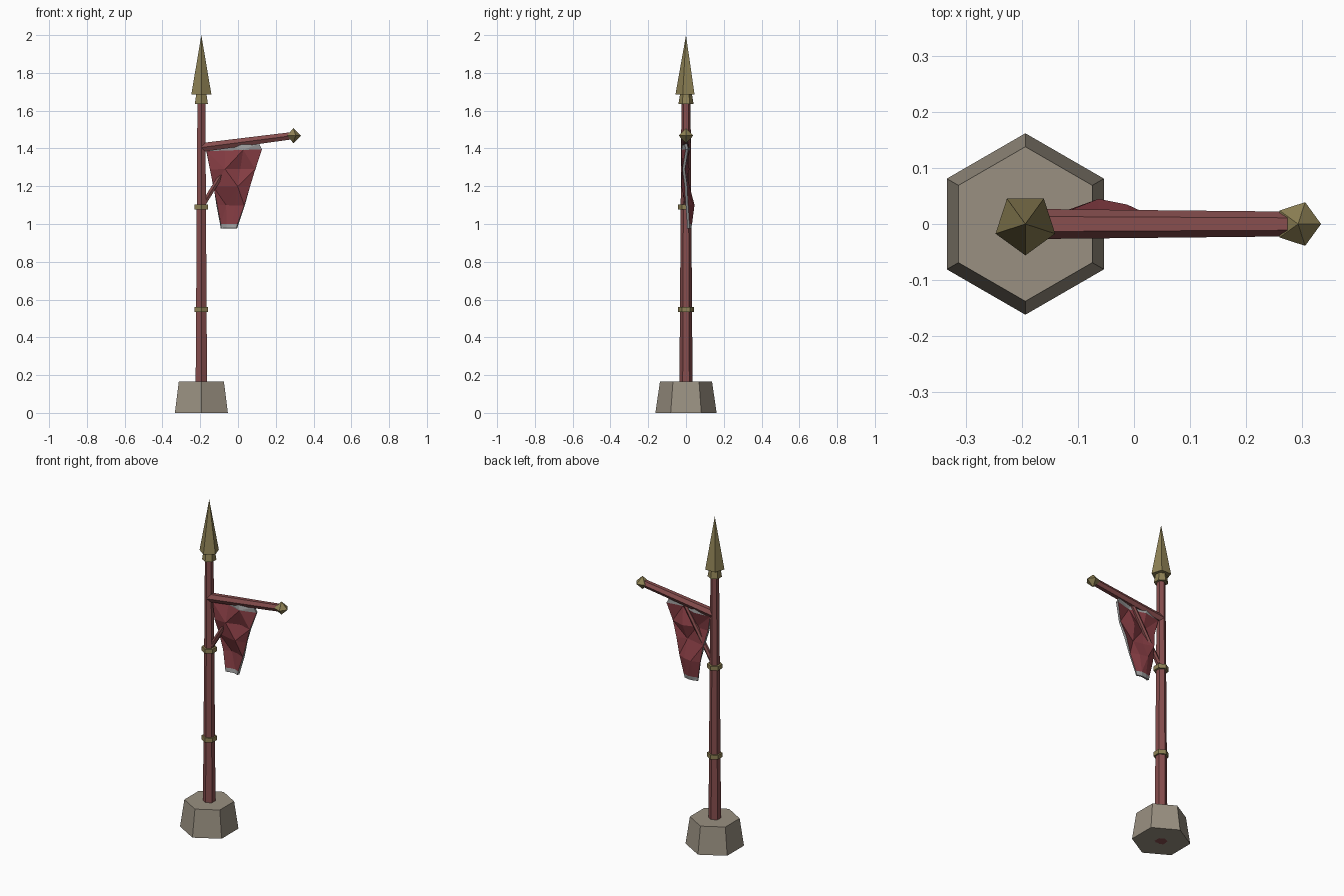
import bpy, bmesh, math
from mathutils import Vector

if "Cube" in bpy.data.objects:
    bpy.data.objects.remove(bpy.data.objects["Cube"])


def material(name, rgb):
    m = bpy.data.materials.new(name)
    m.diffuse_color = (*rgb, 1)
    m.use_nodes = True
    m.node_tree.nodes["Principled BSDF"].inputs["Base Color"].default_value = m.diffuse_color
    return m


WOOD = material("red_wood", (0.24, 0.075, 0.075))
CLOTH = material("red_cloth", (0.23, 0.045, 0.055))
GOLD = material("dull_gold", (0.27, 0.22, 0.09))
STONE = material("stone", (0.32, 0.28, 0.22))
TRIM = material("grey_trim", (0.33, 0.33, 0.33))


def finish(bm, name, mats):
    bmesh.ops.recalc_face_normals(bm, faces=bm.faces)
    me = bpy.data.meshes.new(name)
    bm.to_mesh(me)
    bm.free()
    for m in mats:
        me.materials.append(m)
    ob = bpy.data.objects.new(name, me)
    bpy.context.collection.objects.link(ob)
    return ob


def lathe(name, origin, profile, n, mat, axis=(0, 0, 1), phase=-90):
    """Faceted solid from (height, radius) pairs along an axis."""
    q = Vector((0, 0, 1)).rotation_difference(Vector(axis))
    bm = bmesh.new()
    rings = []
    for h, r in profile:
        angles = [math.radians(phase) + math.tau * k / n for k in range(n)]
        rings.append([bm.verts.new(Vector(origin) + q @ Vector(
            (r * math.cos(a), r * math.sin(a), h))) for a in angles])
    for a, b in zip(rings, rings[1:]):
        for k in range(n):
            j = (k + 1) % n
            bm.faces.new((a[k], a[j], b[j], b[k]))
    bm.faces.new(rings[0])
    bm.faces.new(rings[-1])
    bmesh.ops.remove_doubles(bm, verts=bm.verts, dist=1e-4)
    return finish(bm, name, [mat])


def rod(name, p0, p1, r0, r1, n, mat):
    d = Vector(p1) - Vector(p0)
    return lathe(name, p0, [(0, r0), (d.length, r1)], n, mat, d)


PX = -0.194

# Stone base, pole and rings
lathe("stone_base", (PX, 0, 0), [(0, 0.162), (0.165, 0.138)], 6, STONE)
lathe("pole", (PX, 0, 0), [(0, 0.036), (1.66, 0.024)], 6, WOOD)
for i, z in enumerate((0.535, 1.077)):
    lathe(f"pole_ring_{i + 1}", (PX, 0, z), [(0, 0.042), (0.026, 0.042)], 6, GOLD)

# Spear tip with collar
lathe("spear_collar", (PX, 0, 1.635), [(0, 0.04), (0.06, 0.03)], 6, GOLD)
lathe("spear_head", (PX, 0, 1.685), [(0, 0.056), (0.315, 0)], 5, GOLD)

# Cross arm, brace and finial
rod("cross_arm", (PX, 0, 1.405), (0.29, 0, 1.468), 0.027, 0.022, 6, WOOD)
rod("brace", (-0.19, 0, 1.095), (0.01, 0, 1.42), 0.015, 0.013, 6, WOOD)
lathe("arm_finial", (0.293, 0, 1.468), [(-0.04, 0), (0, 0.041), (0.04, 0)], 5, GOLD, phase=0)

# Banner: rows of (left x, left z, right x, right z, depth at four columns)
ROWS = [
    (-0.165, 1.405, 0.11, 1.425, (0.0, 0.012, -0.012, 0.0)),
    (-0.167, 1.385, 0.125, 1.395, (0.0, 0.015, -0.018, 0.005)),
    (-0.148, 1.29, 0.092, 1.29, (-0.008, -0.015, 0.012, -0.012)),
    (-0.13, 1.20, 0.062, 1.20, (0.012, -0.005, -0.018, 0.0)),
    (-0.112, 1.10, 0.035, 1.10, (0.02, 0.038, 0.028, 0.005)),
    (-0.093, 1.00, 0.0, 1.00, (0.012, 0.022, 0.025, 0.012)),
    (-0.09, 0.977, -0.007, 0.977, (0.012, 0.018, 0.02, 0.012)),
]
bm = bmesh.new()
grid = []
for xl, zl, xr, zr, ys in ROWS:
    grid.append([bm.verts.new((xl + (xr - xl) * i / 3, y, zl + (zr - zl) * i / 3))
                 for i, y in enumerate(ys)])
last = len(ROWS) - 2
for r in range(last + 1):
    for c in range(3):
        a, b = grid[r][c], grid[r][c + 1]
        d, e = grid[r + 1][c], grid[r + 1][c + 1]
        tris = ((a, b, e), (a, e, d)) if (r + c) % 2 else ((a, b, d), (b, e, d))
        for t in tris:
            bm.faces.new(t).material_index = 1 if r in (0, last) else 0
banner = finish(bm, "banner", [CLOTH, TRIM])
sol = banner.modifiers.new("thickness", 'SOLIDIFY')
sol.thickness = 0.014
sol.offset = 0
sol.material_offset_rim = 1
